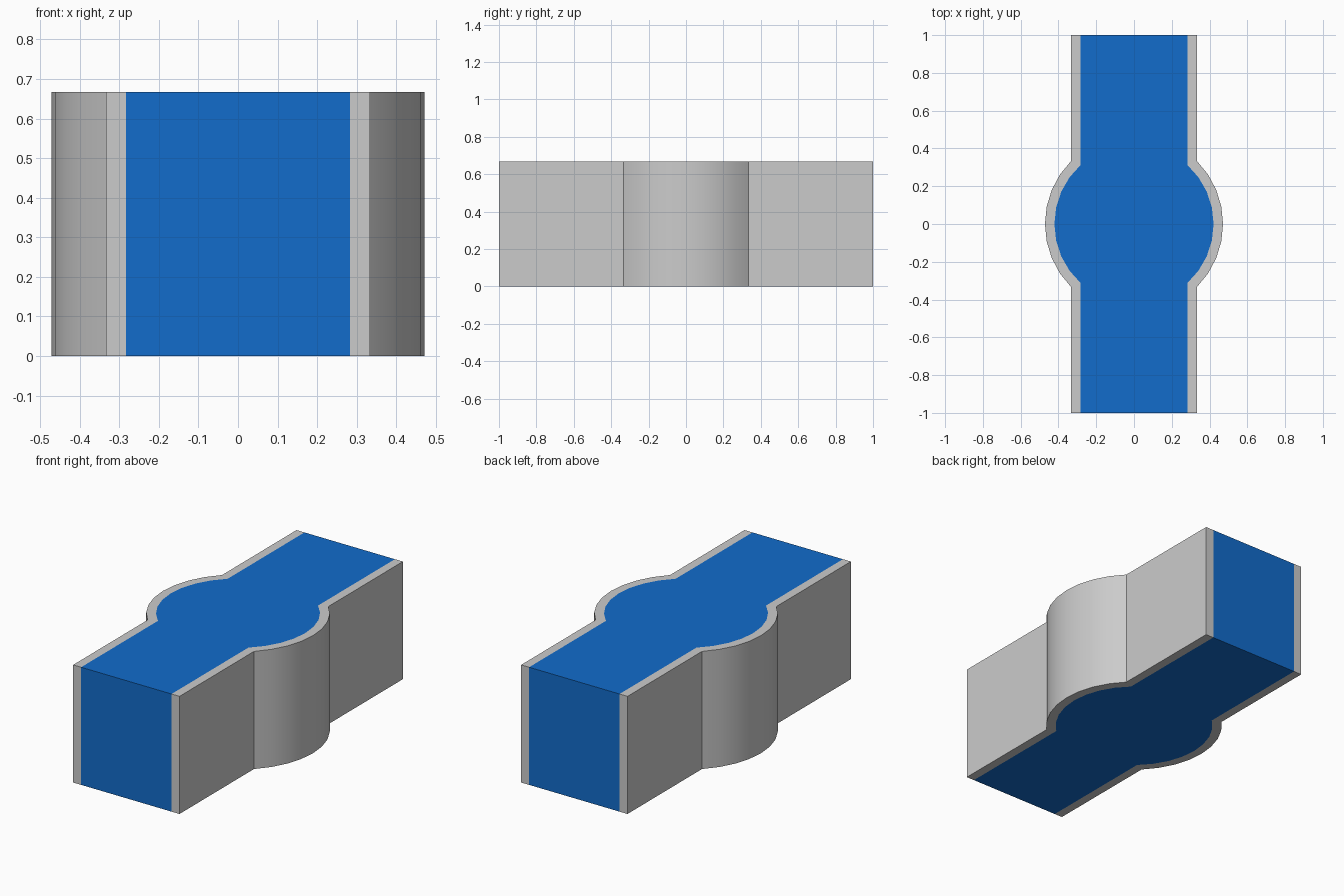
import bpy, bmesh
from math import sin, cos, asin, pi, sqrt

if "Cube" in bpy.data.objects:
    bpy.data.objects.remove(bpy.data.objects["Cube"])

HEIGHT = 2 / 3
OUTER_W = 1 / 3                  # half width of the straight channel
OUTER_R = OUTER_W * sqrt(2)      # radius of the round bulge
WALL = 0.05
INNER_W, INNER_R = OUTER_W - WALL, OUTER_R - WALL
SEGMENTS = 8


def side_line(half_width, radius):
    """Right-hand profile from front to back: straight, bulge, straight."""
    a = pi / 2 - asin(half_width / radius)
    arc = [(radius * cos(-a + 2 * a * i / SEGMENTS),
            radius * sin(-a + 2 * a * i / SEGMENTS)) for i in range(SEGMENTS + 1)]
    return [(half_width, -1)] + arc + [(half_width, 1)]


def prism(name, outline):
    """Extrude a closed counter-clockwise outline up to the full height."""
    bm = bmesh.new()
    base = bm.faces.new([bm.verts.new((x, y, 0)) for x, y in outline])
    ext = bmesh.ops.extrude_face_region(bm, geom=[base], use_keep_orig=True)
    top = [v for v in ext["geom"] if isinstance(v, bmesh.types.BMVert)]
    bmesh.ops.translate(bm, verts=top, vec=(0, 0, HEIGHT))
    bmesh.ops.recalc_face_normals(bm, faces=bm.faces)
    mesh = bpy.data.meshes.new(name)
    bm.to_mesh(mesh)
    bm.free()
    ob = bpy.data.objects.new(name, mesh)
    bpy.context.collection.objects.link(ob)
    bpy.ops.object.select_all(action='DESELECT')
    ob.select_set(True)
    bpy.context.view_layer.objects.active = ob
    bpy.ops.object.shade_smooth_by_angle(angle=pi / 6)
    return ob


outer = side_line(OUTER_W, OUTER_R)
inner = side_line(INNER_W, INNER_R)

# Side walls following the bulge, left one turned half round
for name, s in (("right_wall", 1), ("left_wall", -1)):
    prism(name, [(s * x, s * y) for x, y in outer + inner[::-1]])

# Blue core filling the channel between the walls
core = prism("channel_core", inner + [(-x, -y) for x, y in inner])
blue = bpy.data.materials.new("blue")
blue.diffuse_color = (0.006, 0.15, 0.6, 1)
blue.use_nodes = True
blue.node_tree.nodes["Principled BSDF"].inputs["Base Color"].default_value = blue.diffuse_color
core.data.materials.append(blue)
